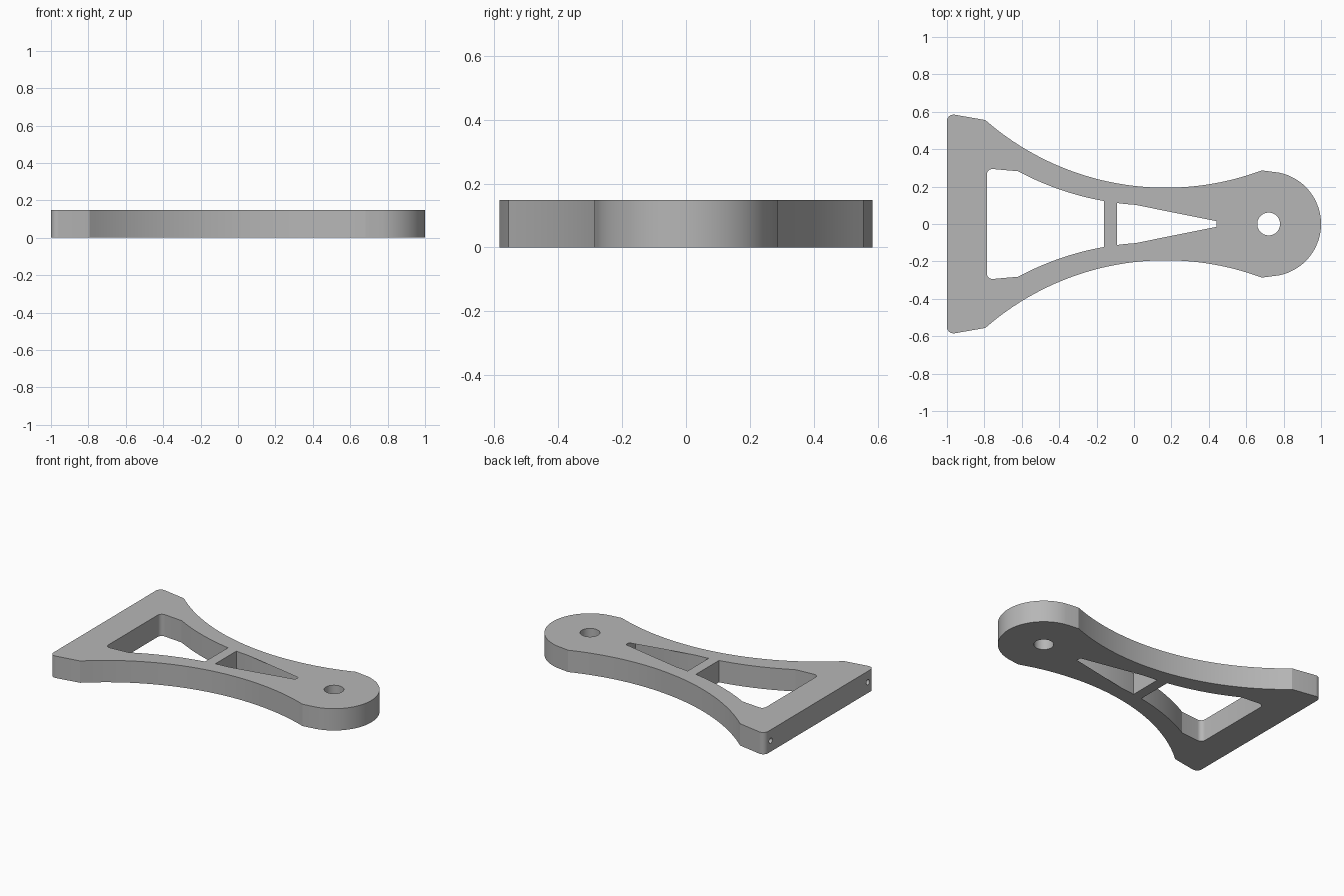
import bpy, bmesh
from math import sin, cos, pi, sqrt
from mathutils import Matrix

HEIGHT = 0.148
HEAD_X, HEAD_R = 0.72, 0.28
CORNER_Y = 0.55

cube = bpy.data.objects.get("Cube")
if cube:
    bpy.data.objects.remove(cube, do_unlink=True)

grey = bpy.data.materials.new("plain grey")
grey.use_nodes = True
colour = (0.47, 0.47, 0.47, 1)
grey.diffuse_color = colour
grey.node_tree.nodes["Principled BSDF"].inputs["Base Color"].default_value = colour


def bow(x0, x1, cx, low, r, n):
    """Concave arc whose lowest point is (cx, low)."""
    xs = [x0 + (x1 - x0) * i / n for i in range(n + 1)]
    return [(x, low + r - sqrt(r * r - (x - cx) ** 2)) for x in xs]


def arc(cx, cy, r, a0, a1, n):
    """Circular arc, angles in degrees."""
    angles = [(a0 + (a1 - a0) * i / n) * pi / 180 for i in range(n + 1)]
    return [(cx + r * cos(a), cy + r * sin(a)) for a in angles]


# Left half of the plate as one closed profile along y = 0.
# Outer edge: flared base, waisted side, round head
profile = arc(-0.965, CORNER_Y, 0.035, 180, 79, 6)
profile += bow(-0.795, 0.683, 0.17, 0.194, 1.468, 40)
profile += arc(HEAD_X, 0, HEAD_R, 79, 0, 24)
# Pivot hole
profile += arc(HEAD_X, 0, 0.061, 0, 180, 20)
# Window between head and cross bar
profile += arc(HEAD_X, 0, HEAD_R, 180, 148.5, 10)
profile += bow(0.484, -0.091, 0.11, 0.099, 1.547, 20)
profile += [(-0.091, 0), (-0.161, 0)]
# Window between cross bar and base
profile += bow(-0.161, -0.62, 0.11, 0.099, 1.547, 16)
profile += arc(-0.757, 0.264, 0.03, 84, 180, 6)
profile += [(-0.787, 0), (-1, 0)]

# Underside, top and upright walls, left open along the centre line
bm = bmesh.new()
low = [bm.verts.new((x, y, 0)) for x, y in profile]
high = [bm.verts.new((x, y, HEIGHT)) for x, y in profile]
bm.faces.new(low)
bm.faces.new(high)
for i in range(1, len(profile)):
    if max(profile[i - 1][1], profile[i][1]) > 1e-6:
        bm.faces.new((low[i - 1], low[i], high[i], high[i - 1]))

# Blind screw hole in the end of the base
circle = arc(0.52, HEIGHT / 2, 0.018, 0, 337.5, 15)
rim = [bm.verts.new((-1, y, z)) for y, z in circle]
floor = [bm.verts.new((-0.88, y, z)) for y, z in circle]
bm.faces.new(floor)
for i in range(len(rim)):
    bm.faces.new((rim[i - 1], rim[i], floor[i], floor[i - 1]))

# End face around the hole, split corner to corner
bm.faces.new([low[-1], low[0], high[0]] + rim[2::-1] + rim[:9:-1])
bm.faces.new([high[0], high[-1], low[-1]] + rim[10:1:-1])

# Mirror to the right half and weld along the centre line
bmesh.ops.mirror(bm, geom=bm.verts[:] + bm.edges[:] + bm.faces[:],
                 matrix=Matrix.Identity(4), merge_dist=0.0, axis="Y")
bmesh.ops.remove_doubles(bm, verts=bm.verts, dist=1e-5)
bmesh.ops.recalc_face_normals(bm, faces=bm.faces)

mesh = bpy.data.meshes.new("arm_plate")
bm.to_mesh(mesh)
bm.free()
mesh.materials.append(grey)
arm = bpy.data.objects.new("arm_plate", mesh)
bpy.context.scene.collection.objects.link(arm)

# Smooth curved walls, crisp rims
bpy.ops.object.select_all(action="DESELECT")
bpy.context.view_layer.objects.active = arm
arm.select_set(True)
bpy.ops.object.shade_smooth_by_angle(angle=pi / 9)
